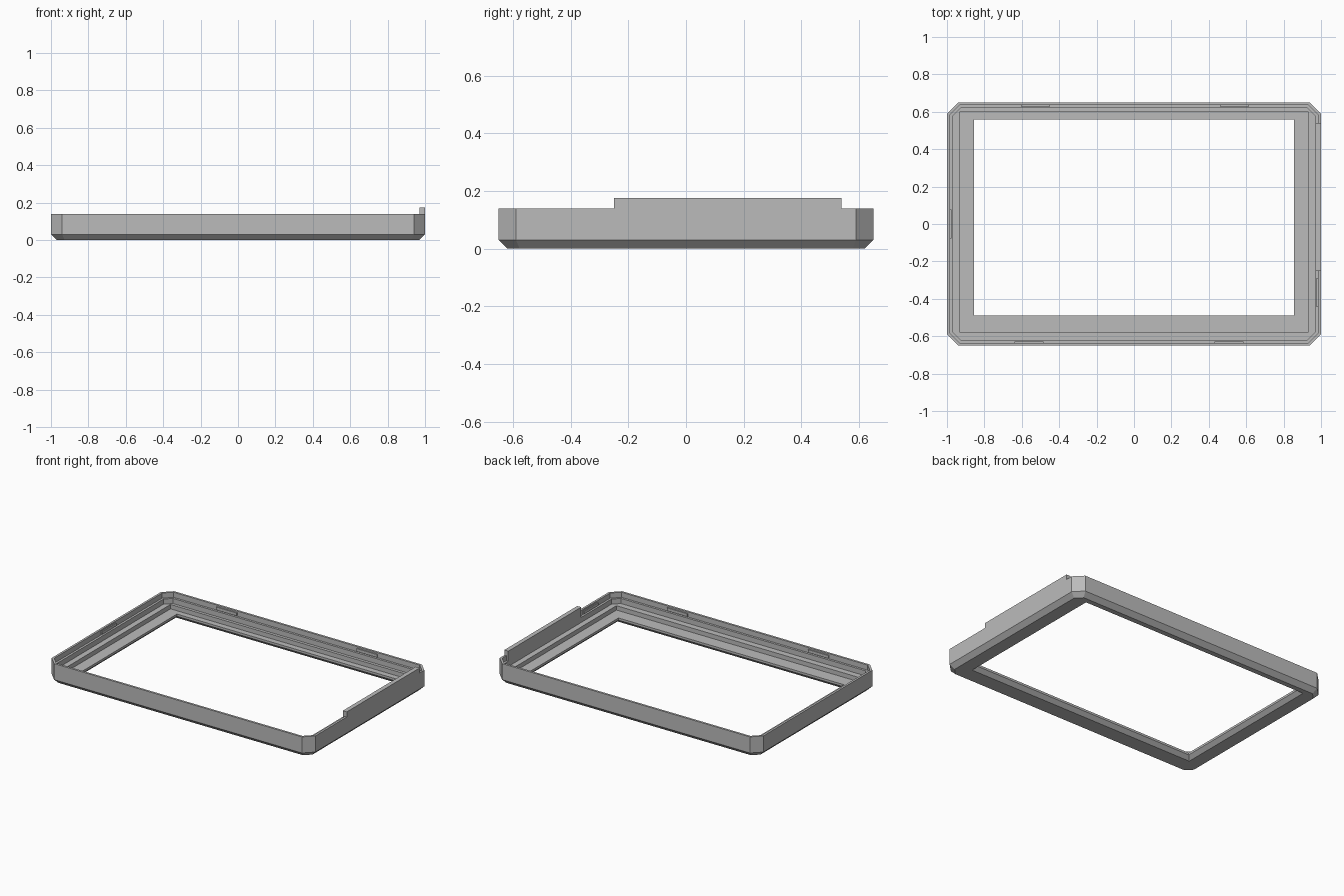
import bpy
import bmesh

cube = bpy.data.objects.get("Cube")
if cube:
    bpy.data.objects.remove(cube, do_unlink=True)

HALF_X, HALF_Y, CORNER = 1.0, 0.65, 0.06

grey = bpy.data.materials.new("plain grey")
grey.use_nodes = True
grey.diffuse_color = (0.5, 0.5, 0.5, 1)
grey.node_tree.nodes["Principled BSDF"].inputs["Base Color"].default_value = (0.5, 0.5, 0.5, 1)


def finish(bm, name):
    bmesh.ops.recalc_face_normals(bm, faces=bm.faces)
    mesh = bpy.data.meshes.new(name)
    bm.to_mesh(mesh)
    bm.free()
    mesh.materials.append(grey)
    obj = bpy.data.objects.new(name, mesh)
    bpy.context.collection.objects.link(obj)
    return obj


def outline(x, front, back, cut, z):
    """Rectangle with cut corners, counter-clockwise from the front left."""
    return [(-x + cut, front, z), (x - cut, front, z),
            (x, front + cut, z), (x, back - cut, z),
            (x - cut, back, z), (-x + cut, back, z),
            (-x, back - cut, z), (-x, front + cut, z)]


def inset(d, z):
    return outline(HALF_X - d, d - HALF_Y, HALF_Y - d, CORNER - 0.586 * d, z)


def window(grow, z):
    return outline(0.855 + grow, -0.49 - grow, 0.56 + grow, 0, z)


def box(name, x0, x1, y0, y1, z0, z1):
    bm = bmesh.new()
    bmesh.ops.create_cube(bm, size=1)
    for v in bm.verts:
        v.co = (x0 if v.co.x < 0 else x1,
                y0 if v.co.y < 0 else y1,
                z0 if v.co.z < 0 else z1)
    return finish(bm, name)


# Bezel frame: closed loop of cross-section rings, outside, rim, steps, floor, window
rings = [
    inset(0.03, 0), inset(0, 0.03), inset(0, 0.14),
    inset(0.015, 0.14), inset(0.015, 0.105),
    inset(0.03, 0.105), inset(0.03, 0.07),
    outline(0.932, -0.578, 0.60, 0, 0.07),
    outline(0.932, -0.578, 0.60, 0, 0.04),
    window(0, 0.04), window(0, 0.025), window(0.025, 0),
]
bm = bmesh.new()
loops = [[bm.verts.new(p) for p in ring] for ring in rings]
for a, b in zip(loops, loops[1:] + loops[:1]):
    for i in range(8):
        j = (i + 1) % 8
        bm.faces.new((a[i], a[j], b[j], b[i]))
bmesh.ops.remove_doubles(bm, verts=bm.verts, dist=0.0001)
finish(bm, "bezel_frame")

# Raised wall section on the left side
box("raised_side_wall", 0.97, 1.0, -0.25, 0.54, 0.105, 0.175)

# Small snap ridges along the inside of the rim
LOW, HIGH, LENGTH = 0.11, 0.13, 0.155
for n, x in enumerate((-0.605, 0.46)):
    box(f"back_snap_{n + 1}", x, x + LENGTH, 0.627, 0.637, LOW, HIGH)
for n, x in enumerate((-0.64, 0.43)):
    box(f"front_snap_{n + 1}", x, x + LENGTH, -0.637, -0.627, LOW, HIGH)
box("right_snap", -0.987, -0.977, -0.078, 0.078, LOW, HIGH)
box("left_snap", 0.977, 0.987, -0.445, -0.29, LOW, HIGH)
